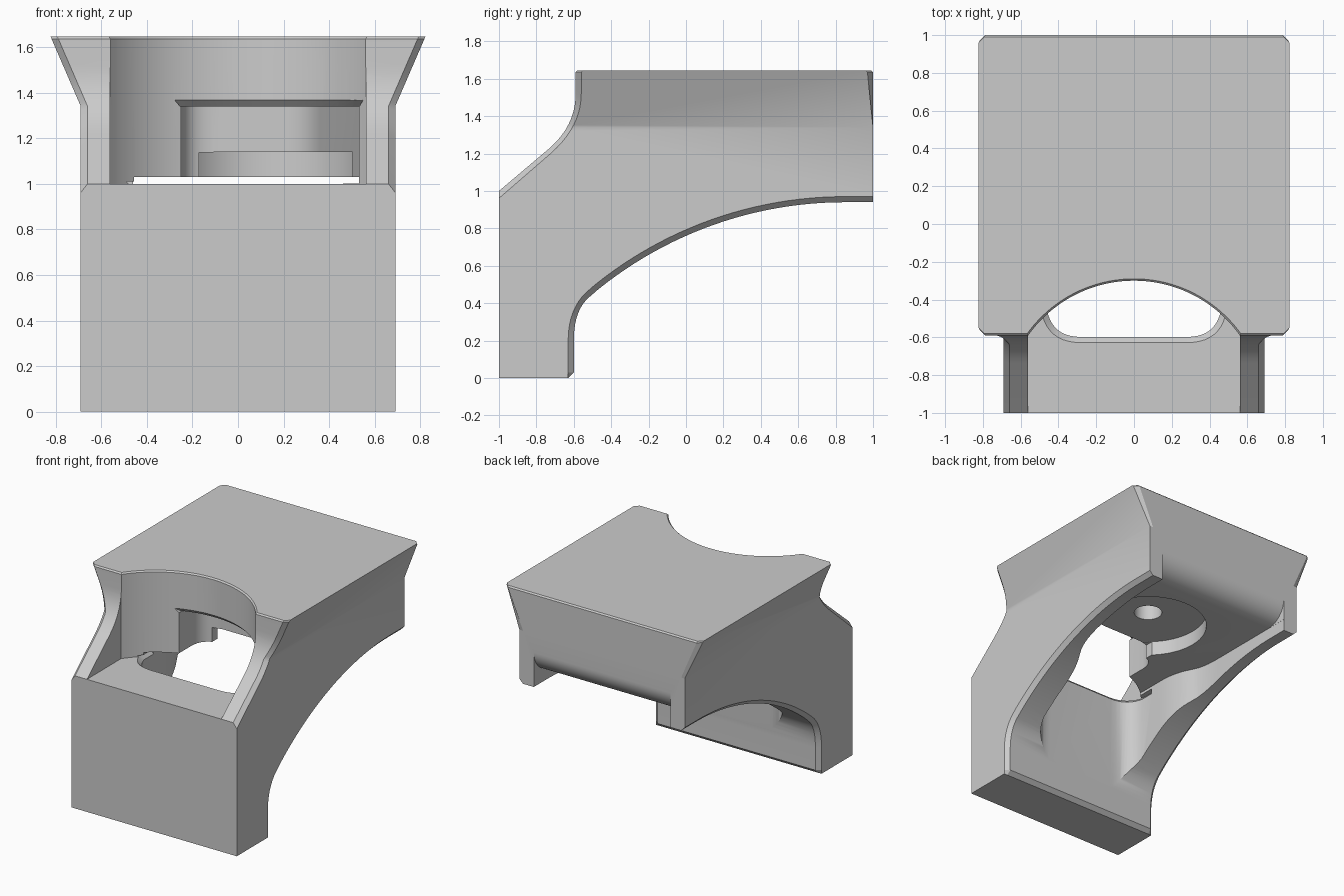
import bpy, bmesh
from math import sin, cos, pi, radians, sqrt

if "Cube" in bpy.data.objects:
    bpy.data.objects.remove(bpy.data.objects["Cube"], do_unlink=True)

grey = bpy.data.materials.new("plain grey")
grey.use_nodes = True
grey.diffuse_color = (0.6, 0.6, 0.6, 1)
grey.node_tree.nodes["Principled BSDF"].inputs["Base Color"].default_value = (0.6, 0.6, 0.6, 1)


def bezier(a, b, c, n=10):
    """Quadratic curve from a to c, pulled towards b."""
    return [tuple((1 - t) ** 2 * p + 2 * t * (1 - t) * q + t * t * r for p, q, r in zip(a, b, c))
            for t in (i / n for i in range(n + 1))]


def arc(cx, cy, r, start, end, n=24):
    angles = [radians(start + (end - start) * i / n) for i in range(n + 1)]
    return [(cx + r * cos(a), cy + r * sin(a)) for a in angles]


def loft(name, rings):
    """Closed solid through matching rings of 3D points."""
    bm = bmesh.new()
    loops = [[bm.verts.new(p) for p in ring] for ring in rings]
    for low, high in zip(loops, loops[1:]):
        for i in range(len(low)):
            j = (i + 1) % len(low)
            bm.faces.new((low[i], low[j], high[j], high[i]))
    bm.faces.new(loops[0][::-1])
    bm.faces.new(loops[-1])
    bmesh.ops.recalc_face_normals(bm, faces=bm.faces)
    mesh = bpy.data.meshes.new(name)
    bm.to_mesh(mesh)
    bm.free()
    ob = bpy.data.objects.new(name, mesh)
    bpy.context.collection.objects.link(ob)
    return ob


def upright(name, plan, z0, z1, top_plan=None):
    return loft(name, [[(x, y, z0) for x, y in plan],
                       [(x, y, z1) for x, y in (top_plan or plan)]])


def mirrored(half):
    return half + [(-x, y) for x, y in reversed(half)]


# Side profile of the body; d pulls in the chamfered edges
def side_profile(d):
    pts = [(-1, 0), (-0.63, 0), (-0.6 - d, 0.03)]
    pts += bezier((-0.6 - d, 0.2), (-0.6 - d, 0.36), (-0.52 - d * 0.65, 0.43 + d * 0.75))
    pts += arc(0.85, -1.16, 2.1 + d, 129, 90)
    pts += [(1, 0.94 + d), (1, 1.34), (1 - d, 1.635), (0.99 - d, 1.645),
            (-0.58 + d, 1.645), (-0.59 + d, 1.635)]
    pts += bezier((-0.59 + d, 1.52), (-0.59 + d, 1.345), (-0.74 + d * 0.6, 1.22 - d * 0.6))
    return pts + [(-1, 1 - 1.3 * d)]


body = loft("bracket_body", [[(x, y, z) for y, z in side_profile(d)]
                             for x, d in ((-0.69, 0.03), (-0.66, 0), (0.66, 0), (0.69, 0.03))])

# Flare the sides outward towards the top
FLARE_Z = 1.34
bm = bmesh.new()
bm.from_mesh(body.data)
bmesh.ops.bisect_plane(bm, geom=bm.verts[:] + bm.edges[:] + bm.faces[:], dist=1e-5,
                       plane_co=(0, 0, FLARE_Z), plane_no=(0, 0, 1))
for v in bm.verts:
    if v.co.z > FLARE_Z:
        v.co.x += (1 if v.co.x > 0 else -1) * (v.co.z - FLARE_Z) * 0.433
bmesh.ops.recalc_face_normals(bm, faces=bm.faces)
bm.to_mesh(body.data)
bm.free()

cutters = []


# Front scoop with a fine chamfer round its rim
def scoop_plan(grow):
    r, half = 0.686 + grow, 0.56 + grow
    a = 55
    return [(half, -1.2)] + arc(0, -0.986, r, 90 - a, 90 + a, 40) + [(-half, -1.2)]


cutters.append(upright("scoop", scoop_plan(0), 1.0, 1.8))
cutters.append(upright("scoop_rim", scoop_plan(0), 1.635, 1.665, scoop_plan(0.03)))

# Hollow underside between the two rails
half_plan = bezier((0.28, -0.598), (0.43, -0.598), (0.46, -0.46))
half_plan += bezier((0.46, -0.25), (0.46, -0.1), (0.515, 0.0), 6)
half_plan += bezier((0.53, 0.03), (0.57, 0.1), (0.57, 0.25), 6) + [(0.57, 1.1)]
cutters.append(upright("underside_hollow", mirrored(half_plan), -0.1, 1.03))

# Rounded lower edge of the back wall
edge = arc(0.83, 1.2, 0.17, -90, 0, 14) + [(1.1, 1.2), (1.1, 0.9), (0.83, 0.9)]
cutters.append(loft("back_rounding", [[(x, y, z) for y, z in edge] for x in (-0.569, 0.569)]))


# Chamfer where the hollow breaks through the scoop floor
def floor_plan(g):
    corner = bezier((0.28, -0.598 - g), (0.43 + g, -0.598 - g), (0.46 + g, -0.46))
    return mirrored(corner + [(0.46 + g, -0.35)])


cutters.append(upright("floor_chamfer", floor_plan(0), 0.97, 1.01, floor_plan(0.04)))

# Side-offset window behind the scoop, with a stepped chamber
window = [(-0.25, -0.68), (0.53, -0.68), (0.53, 0.15)]
window += bezier((0.36, 0.0), (0.3, -0.05), (0.22, -0.05), 6)
window += bezier((-0.08, -0.05), (-0.25, -0.05), (-0.25, -0.2), 8)
cutters.append(upright("window", window, 1.001, 1.34))


def lintel_plan(grow, left, right):
    r = 0.686 + grow
    xs = [left + (right - left) * i / 24 for i in range(25)]
    return [(left, -0.75)] + [(x, -0.986 + sqrt(r * r - x * x)) for x in xs] + [(right, -0.75)]


cutters.append(upright("window_chamfer", lintel_plan(0.032, -0.25, 0.53), 1.335, 1.37,
                       lintel_plan(-0.003, -0.28, 0.55)))

# Round recess in the ceiling, its neck and the blind screw hole
cx, cy = 0.12, 0.3
cutters.append(upright("round_recess", arc(cx, cy, 0.42, 0, 354, 59), 0.99, 1.14))
cutters.append(upright("recess_neck", [(-0.17, -0.4), (0.41, -0.4), (0.41, cy), (-0.17, cy)],
                       0.985, 1.138))
cutters.append(upright("screw_hole", arc(cx, cy, 0.1, 0, 350, 35), 1.0, 1.42))

# Carve the body and drop the helpers
for c in cutters:
    c.hide_render = True
    mod = body.modifiers.new(c.name, "BOOLEAN")
    mod.operation, mod.solver, mod.object = "DIFFERENCE", "EXACT", c
carved = bpy.data.meshes.new_from_object(body.evaluated_get(bpy.context.evaluated_depsgraph_get()))
body.modifiers.clear()
body.data = carved
for c in cutters:
    bpy.data.objects.remove(c, do_unlink=True)

carved.materials.clear()
carved.materials.append(grey)
bpy.ops.object.select_all(action="DESELECT")
body.select_set(True)
bpy.context.view_layer.objects.active = body
bpy.ops.object.shade_smooth_by_angle(angle=radians(25))
